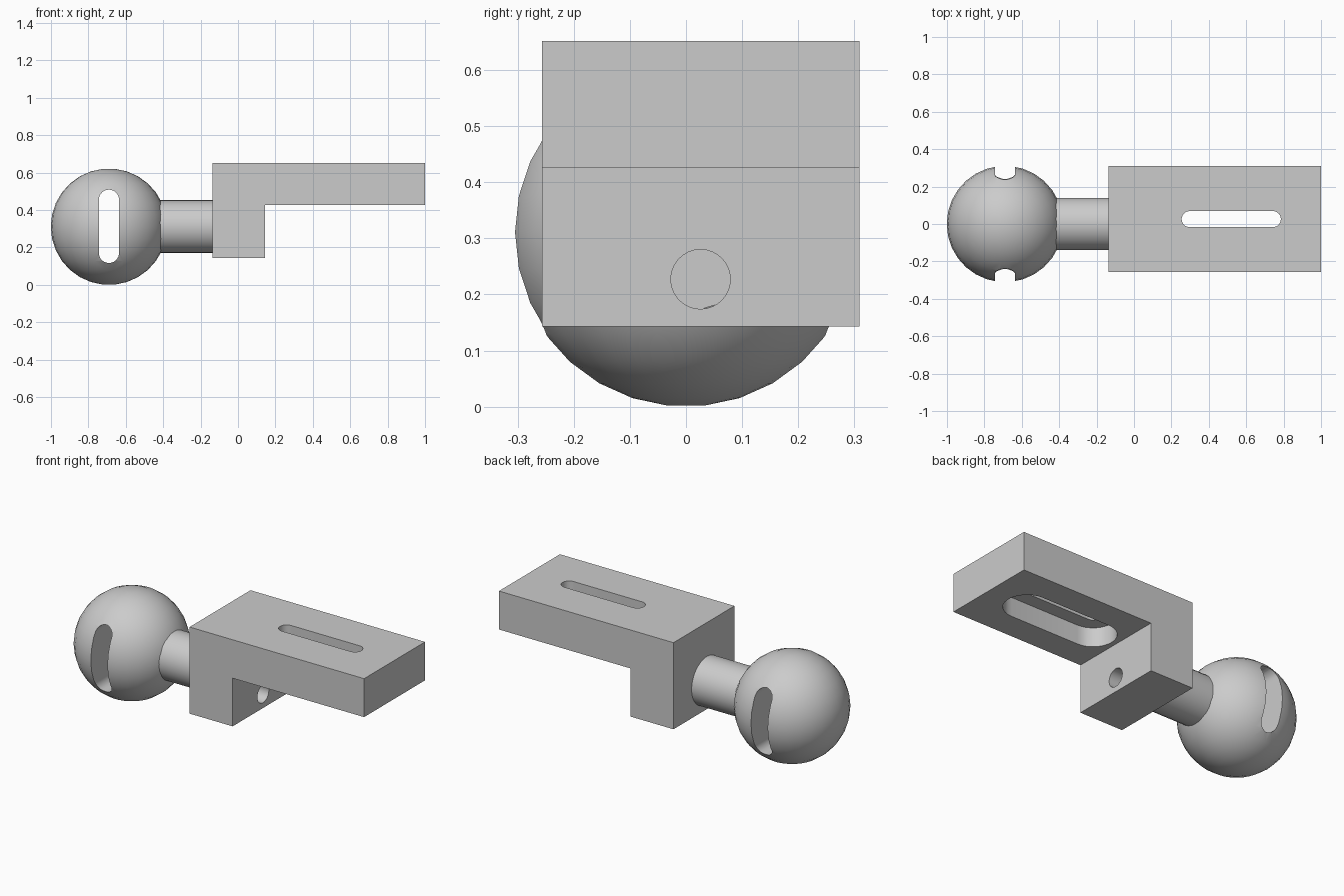
import bpy, bmesh
from math import sin, cos, pi, radians
from mathutils import Vector

if "Cube" in bpy.data.objects:
    bpy.data.objects.remove(bpy.data.objects["Cube"], do_unlink=True)

grey = bpy.data.materials.new("light grey")
grey.use_nodes = True
grey.diffuse_color = (0.6, 0.6, 0.6, 1)
grey.node_tree.nodes["Principled BSDF"].inputs["Base Color"].default_value = (0.6, 0.6, 0.6, 1)

SEGMENTS = 30


def make_object(name, bm):
    bmesh.ops.recalc_face_normals(bm, faces=bm.faces)
    mesh = bpy.data.meshes.new(name)
    bm.to_mesh(mesh)
    bm.free()
    mesh.materials.append(grey)
    obj = bpy.data.objects.new(name, mesh)
    bpy.context.collection.objects.link(obj)
    return obj


def prism(name, outline, direction):
    """Extrude a closed outline along a direction."""
    bm = bmesh.new()
    face = bm.faces.new([bm.verts.new(p) for p in outline])
    new = bmesh.ops.extrude_face_region(bm, geom=[face])["geom"]
    moved = [v for v in new if isinstance(v, bmesh.types.BMVert)]
    bmesh.ops.translate(bm, verts=moved, vec=direction)
    return make_object(name, bm)


def stadium(center, along, across, half, radius):
    """Outline of a slot; half = 0 gives a circle."""
    center, along, across = Vector(center), Vector(along), Vector(across)
    points = []
    steps = SEGMENTS // 2
    for side in (1, -1):
        for i in range(steps + (1 if half else 0)):
            a = pi * i / steps - pi / 2
            points.append(center + side * (along * (half + radius * cos(a)) + across * radius * sin(a)))
    return points


def activate(obj):
    bpy.ops.object.select_all(action='DESELECT')
    bpy.context.view_layer.objects.active = obj
    obj.select_set(True)


def cut(target, cutter):
    cutter.hide_render = True
    mod = target.modifiers.new("cut", 'BOOLEAN')
    mod.operation = 'DIFFERENCE'
    mod.solver = 'EXACT'
    mod.object = cutter
    activate(target)
    bpy.ops.object.modifier_apply(modifier=mod.name)
    bpy.data.objects.remove(cutter, do_unlink=True)


def smooth(obj):
    activate(obj)
    bpy.ops.object.shade_smooth_by_angle(angle=radians(30))


X, Y, Z = (1, 0, 0), (0, 1, 0), (0, 0, 1)
BALL = Vector((-0.69, 0, 0.311))
R = 0.311

# Ball: stacked rings with small flat caps at top and bottom
bm = bmesh.new()
rings = []
for i in range(SEGMENTS // 2):
    t = (i + 0.5) * 2 * pi / SEGMENTS
    rings.append([bm.verts.new(BALL + R * Vector((sin(t) * cos(a), sin(t) * sin(a), cos(t))))
                  for a in (2 * pi * k / SEGMENTS for k in range(SEGMENTS))])
for top, low in zip(rings, rings[1:]):
    for k in range(SEGMENTS):
        n = (k + 1) % SEGMENTS
        bm.faces.new((top[k], low[k], low[n], top[n]))
bm.faces.new(rings[0])
bm.faces.new(rings[-1])
ball = make_object("ball", bm)

# Slot right through the ball, front to back
cut(ball, prism("ball_slot", stadium((BALL.x, -0.5, 0.313), Z, X, 0.142, 0.054), (0, 1, 0)))
smooth(ball)

# Stem between ball and bracket
stem = prism("stem", stadium((-0.5, 0, 0.312), Y, Z, 0, 0.141), (0.365, 0, 0))
smooth(stem)

# L-shaped bracket
profile = [(-0.135, 0.143), (0.145, 0.143), (0.145, 0.426),
           (1, 0.426), (1, 0.652), (-0.135, 0.652)]
bracket = prism("bracket", [(x, -0.257, z) for x, z in profile], (0, 0.566, 0))

# Screw hole through the upright, slot and wide recess in the arm
cut(bracket, prism("screw_hole", stadium((-0.3, 0.026, 0.227), Y, Z, 0, 0.053), (0.6, 0, 0)))
cut(bracket, prism("arm_slot", stadium((0.52, 0.026, 0.35), X, Y, 0.222, 0.043), (0, 0, 0.4)))
cut(bracket, prism("arm_recess", stadium((0.52, 0.026, 0.35), X, Y, 0.222, 0.125), (0, 0, 0.188)))
smooth(bracket)
